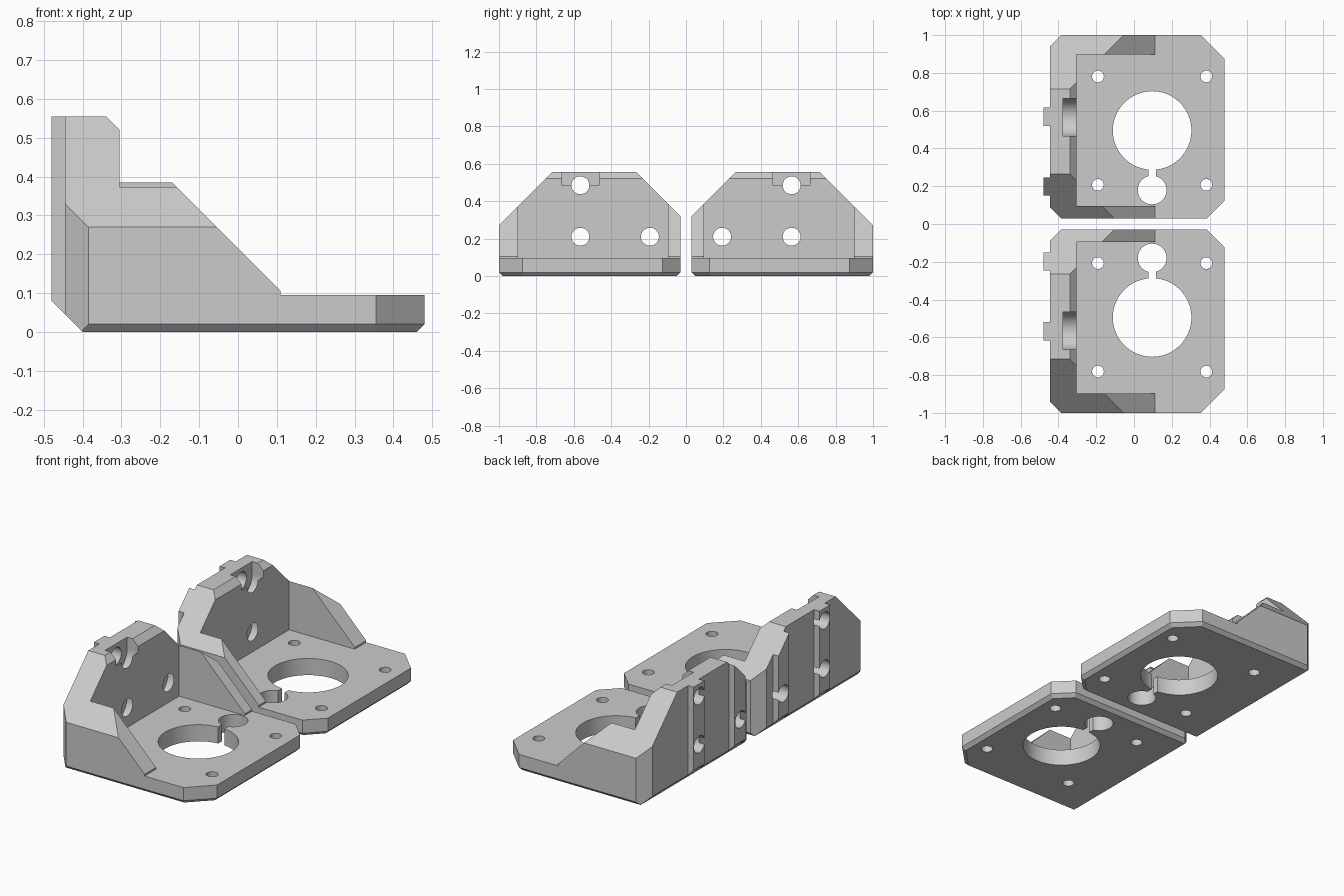
import bpy, bmesh, math
from mathutils import Vector, Matrix

if "Cube" in bpy.data.objects:
    bpy.data.objects.remove(bpy.data.objects["Cube"], do_unlink=True)

grey = bpy.data.materials.new("light grey plastic")
grey.use_nodes = True
grey.diffuse_color = (0.6, 0.6, 0.6, 1)
grey.node_tree.nodes["Principled BSDF"].inputs["Base Color"].default_value = (0.6, 0.6, 0.6, 1)


def make_object(name, bm):
    bmesh.ops.recalc_face_normals(bm, faces=bm.faces)
    mesh = bpy.data.meshes.new(name)
    bm.to_mesh(mesh)
    bm.free()
    mesh.materials.append(grey)
    obj = bpy.data.objects.new(name, mesh)
    bpy.context.collection.objects.link(obj)
    return obj


def block(name, lo, hi, planes=()):
    """Box between two corners, trimmed by (point, outward normal) planes."""
    lo, hi = Vector(lo), Vector(hi)
    bm = bmesh.new()
    bmesh.ops.create_cube(bm, size=1)
    bmesh.ops.scale(bm, vec=hi - lo, verts=bm.verts)
    bmesh.ops.translate(bm, vec=(lo + hi) / 2, verts=bm.verts)
    for point, normal in planes:
        geom = bm.verts[:] + bm.edges[:] + bm.faces[:]
        cut = bmesh.ops.bisect_plane(bm, geom=geom, plane_co=point, plane_no=normal,
                                     clear_outer=True, dist=1e-6)["geom_cut"]
        edges = [e for e in cut if isinstance(e, bmesh.types.BMEdge)]
        if edges:
            bmesh.ops.holes_fill(bm, edges=[e for e in edges if e.is_boundary], sides=0)
    return make_object(name, bm)


def cylinder(name, centre, radius, depth, axis="Z", sides=48):
    bm = bmesh.new()
    turn = Matrix.Rotation(math.pi / 2, 4, "Y") if axis == "X" else Matrix()
    bmesh.ops.create_cone(bm, cap_ends=True, segments=sides, radius1=radius, radius2=radius,
                          depth=depth, matrix=Matrix.Translation(centre) @ turn)
    return make_object(name, bm)


def combine(target, tool, operation):
    """Apply one boolean and drop the helper."""
    tool.hide_render = True
    mod = target.modifiers.new("cut", "BOOLEAN")
    mod.operation, mod.solver, mod.object = operation, "EXACT", tool
    bpy.context.view_layer.update()
    deps = bpy.context.evaluated_depsgraph_get()
    mesh = bpy.data.meshes.new_from_object(target.evaluated_get(deps))
    target.modifiers.clear()
    target.data = mesh
    bpy.data.objects.remove(tool, do_unlink=True)


# Shared trimming planes
slopes = [((0, 1, 0.27), (0, 1, 1)), ((0, 0.03, 0.32), (0, -1, 1))]
back_foot = [((-0.4, 0, 0), (-1, 0, -1))]
foot = back_foot + [((0, 0.98, 0), (0, 1, -1)), ((0, 0.05, 0), (0, -1, -1)),
                    ((0.46, 0, 0), (1, 0, -1))]
back_corners = [((-0.385, 1, 0), (-1, 1, 0)), ((-0.385, 0.03, 0), (-1, -1, 0))]
diag = math.sqrt(2)
front_corners = [((0.355, 1, 0), (1, 1, 0)), ((0.385, 0.03, 0), (1, -1, 0)),
                 ((0.355, 1, 0.02), (1, 1, -diag)), ((0.385, 0.03, 0.02), (1, -1, -diag))]

# Upright wall with side gussets, hollowed in front
bracket = block("motor_bracket_left", (-0.445, 0.03, 0), (0.11, 1, 0.555),
                slopes + foot + back_corners + [((0.11, 0, 0.105), (1, 0, 1))])
combine(bracket, block("pocket", (-0.305, 0.095, 0.095), (0.5, 0.897, 0.8)), "DIFFERENCE")

# Base plate
combine(bracket, block("base_plate", (-0.445, 0.03, 0), (0.48, 1, 0.095),
                       foot + back_corners + front_corners), "UNION")

# Locating rails on the back
for y in (0.198, 0.568):
    combine(bracket, block("rail", (-0.48, y - 0.048, 0), (-0.4, y + 0.048, 0.555),
                           slopes + back_foot), "UNION")

# Counterbored wall holes; the top one opens upwards
for y, z in ((0.565, 0.485), (0.565, 0.21), (0.193, 0.21)):
    combine(bracket, cylinder("wall_hole", (-0.4, y, z), 0.048, 0.4, "X", 32), "DIFFERENCE")
    combine(bracket, cylinder("counterbore", (-0.34, y, z), 0.099, 0.07, "X"), "DIFFERENCE")
combine(bracket, block("open_slot", (-0.375, 0.466, 0.485), (-0.25, 0.664, 0.7)), "DIFFERENCE")

# Motor opening, round side opening and the slit between them
combine(bracket, cylinder("motor_opening", (0.096, 0.495, 0.05), 0.208, 0.3, sides=64), "DIFFERENCE")
combine(bracket, cylinder("rod_opening", (0.096, 0.18, 0.05), 0.076, 0.3), "DIFFERENCE")
combine(bracket, block("slit", (0.076, 0.22, -0.1), (0.116, 0.32, 0.2)), "DIFFERENCE")

# Motor screw holes
for x in (-0.191, 0.383):
    for y in (0.207, 0.781):
        combine(bracket, cylinder("screw_hole", (x, y, 0.05), 0.031, 0.3, sides=32), "DIFFERENCE")

# Mirrored second bracket
twin = bracket.copy()
twin.name = "motor_bracket_right"
twin.data = bracket.data.copy()
twin.data.transform(Matrix.Diagonal((1, -1, 1, 1)))
twin.data.flip_normals()
bpy.context.collection.objects.link(twin)

# Smooth hole walls, sharp edges elsewhere
bpy.ops.object.select_all(action="DESELECT")
for obj in (bracket, twin):
    obj.select_set(True)
bpy.context.view_layer.objects.active = bracket
bpy.ops.object.shade_smooth_by_angle(angle=math.radians(25))
